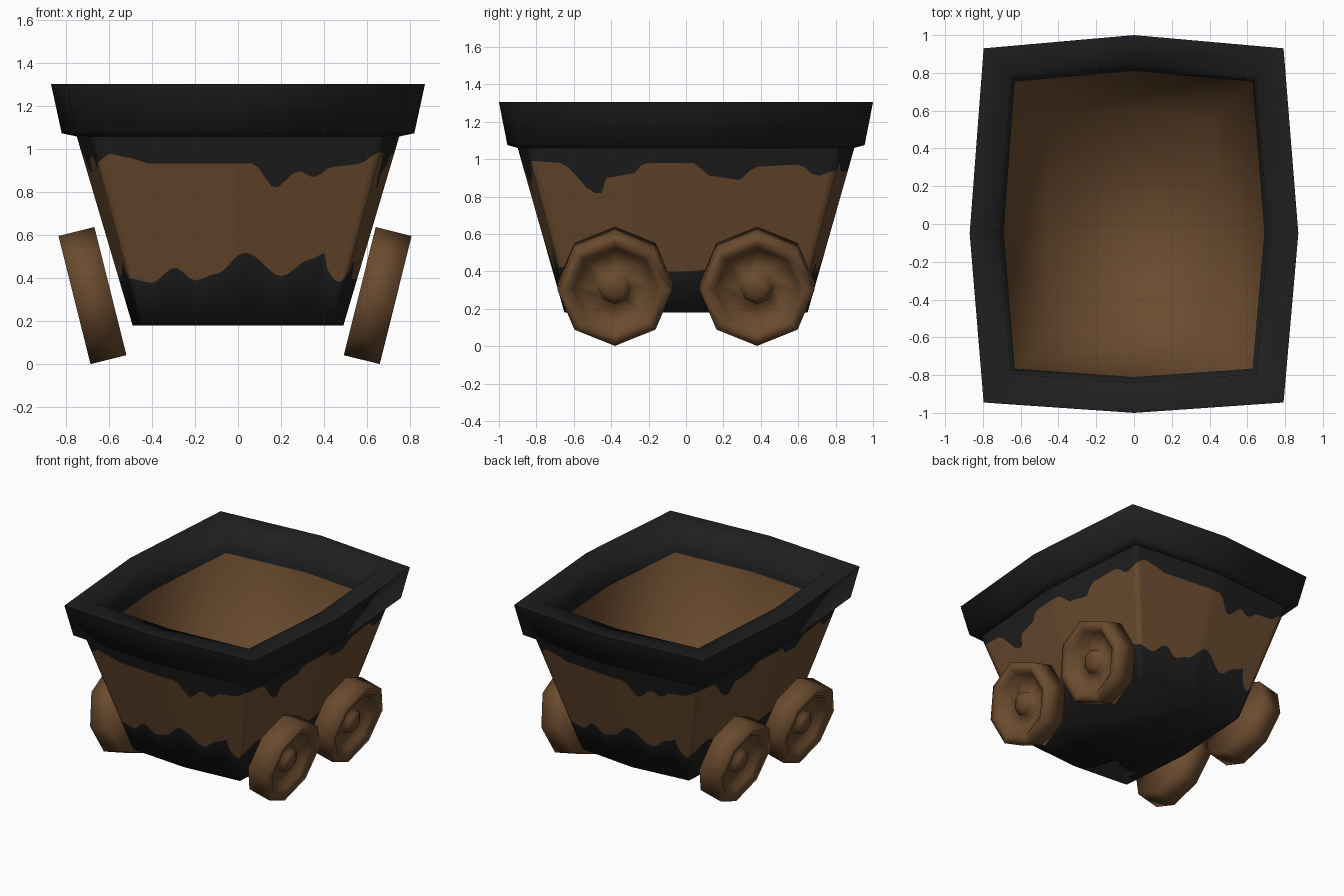
import bpy, bmesh, math
from mathutils import Matrix

if "Cube" in bpy.data.objects:
    bpy.data.objects.remove(bpy.data.objects["Cube"])


def material(name, rgb):
    m = bpy.data.materials.new(name)
    m.diffuse_color = (*rgb, 1)
    m.use_nodes = True
    m.node_tree.nodes["Principled BSDF"].inputs["Base Color"].default_value = m.diffuse_color
    return m


BROWN = material("brown wood", (0.145, 0.07, 0.028))
BLACK = material("black iron", (0.0135, 0.0135, 0.0135))


def loft(name, rings, bands, mats, angle, start_cap=None, end_cap=None, matrix=None):
    """Join rings of points with quads; bands gives the material of each band."""
    bm = bmesh.new()
    loops = [[bm.verts.new(p) for p in r] for r in rings]
    n = len(loops[0])
    for a, b, mi in zip(loops, loops[1:], bands):
        for i in range(n):
            j = (i + 1) % n
            bm.faces.new((a[i], a[j], b[j], b[i])).material_index = mi
    if start_cap is not None:
        bm.faces.new(loops[0][::-1]).material_index = start_cap
    if end_cap is not None:
        bm.faces.new(loops[-1]).material_index = end_cap
    for f in bm.faces:
        f.smooth = True
    if matrix:
        bm.transform(matrix)
    me = bpy.data.meshes.new(name)
    bm.to_mesh(me)
    bm.free()
    for m in mats:
        me.materials.append(m)
    me.set_sharp_from_angle(angle=math.radians(angle))
    ob = bpy.data.objects.new(name, me)
    bpy.context.collection.objects.link(ob)
    return ob


def outline(side, t, hx, hy):
    """Point on the bulged rectangle: side 0 front, 1 right, 2 back, 3 left."""
    corners = [(-.915, -.945), (.91, -.945), (.91, .93), (-.915, .93)]
    mids = [(0, -1), (1, -.05), (0, 1), (-1, -.05)]
    a, m, b = corners[side], mids[side], corners[(side + 1) % 4]
    p, q, s = (a, m, t * 2) if t < .5 else (m, b, t * 2 - 1)
    return (p[0] + (q[0] - p[0]) * s) * hx, (p[1] + (q[1] - p[1]) * s) * hy


def ring(hx, hy, z, cols=2):
    return [(*outline(s, i / cols, hx, hy), z) for s in range(4) for i in range(cols)]


def curve(points, t):
    for (t0, z0), (t1, z1) in zip(points, points[1:]):
        if t <= t1:
            s = (t - t0) / (t1 - t0)
            return z0 + (z1 - z0) * s * s * (3 - 2 * s)
    return points[-1][1]


# Wavy paint borders (front and right; repeated on back and left)
UPPER = [
    [(0, .94), (.05, .98), (.12, .96), (.18, .935), (.55, .935), (.64, .82),
     (.72, .9), (.78, .87), (.84, .92), (.93, .93), (1, .99)],
    [(0, .99), (.11, .98), (.15, .9), (.19, .82), (.225, .82), (.245, .9), (.34, .92),
     (.39, .98), (.55, .98), (.6, .91), (.7, .89), (.74, .96), (.88, .97), (.94, .91), (1, .94)]]
LOWER = [
    [(0, .4), (.1, .38), (.22, .45), (.3, .39), (.4, .42), (.53, .52), (.7, .41),
     (.82, .49), (.88, .52), (.91, .42), (.97, .38), (1, .42)],
    [(0, .42), (.12, .48), (.25, .4), (.5, .4), (.72, .42), (.88, .47), (1, .4)]]
COLS = 40


def wave_ring(curves):
    pts = []
    for s in range(4):
        for i in range(COLS):
            t = i / COLS
            z = curve(curves[s % 2], t)
            k = (z - .18) / .88
            pts.append((*outline(s, t, .49 + .26 * k, .65 + .25 * k), z))
    return pts


# Tapered tub outside
loft("tub_body",
     [ring(.49, .65, .18, COLS), wave_ring(LOWER), wave_ring(UPPER), ring(.75, .90, 1.06, COLS)],
     [1, 0, 1], [BROWN, BLACK], 95, start_cap=1)

# Heavy rim with a broad flat top and steep inner face
loft("rim", [ring(.75, .90, 1.06), ring(.82, .955, 1.075), ring(.87, 1, 1.305),
             ring(.71, .84, 1.305), ring(.69, .81, 1.1)],
     [0] * 4, [BLACK], 95)

# Hollow inside with floor
loft("tub_inside", [ring(.69, .81, 1.1), ring(.46, .61, .22)],
     [0], [BROWN], 80, end_cap=0)

# Four tilted eight-sided wheels with recessed faces and domed hubs
PROFILE = [(-.086, .307), (.086, .307), (.086, .255), (.06, .225), (.02, .2),
           (.01, .095), (.05, .085), (.075, .045)]
wheel_rings = [[(r * math.cos(i * math.pi / 4), r * math.sin(i * math.pi / 4), a)
                for i in range(8)] for a, r in PROFILE]
for side, turn, x in (("right", 0, .65), ("left", math.pi, .677)):
    for pos, y in (("front", -.38), ("back", .38)):
        mat = (Matrix.Rotation(turn, 4, 'Z')
               @ Matrix.Translation((x, y if turn == 0 else -y, .32))
               @ Matrix.Rotation(math.radians(104), 4, 'Y'))
        loft(f"{pos}_{side}_wheel", wheel_rings, [0] * 7, [BROWN], 95,
             start_cap=0, end_cap=0, matrix=mat)
